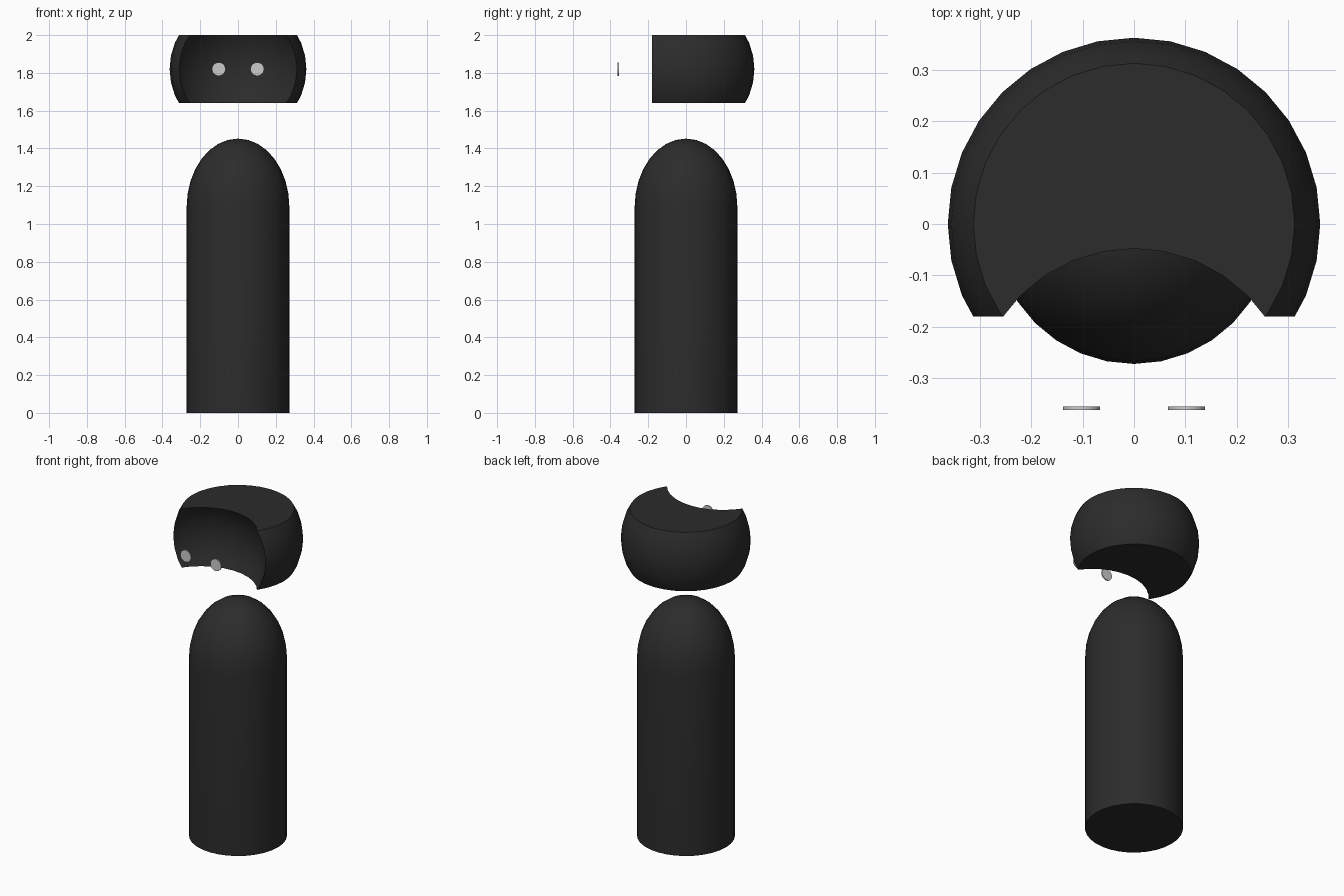
import bpy, bmesh
from math import sin, cos, pi, radians
from mathutils import Matrix, Vector

if "Cube" in bpy.data.objects:
    bpy.data.objects.remove(bpy.data.objects["Cube"])

R, HEAD_Z, HALF_H, CUT_Y = 0.362, 1.82, 0.18, -0.18
BODY_R, SHOULDER_Z = 0.272, 1.09


def material(name, v):
    m = bpy.data.materials.new(name)
    m.diffuse_color = (v, v, v, 1)
    m.use_nodes = True
    m.node_tree.nodes["Principled BSDF"].inputs["Base Color"].default_value = m.diffuse_color
    return m


def finish(bm, name, mat=None, angle=35):
    bmesh.ops.recalc_face_normals(bm, faces=bm.faces[:])
    me = bpy.data.meshes.new(name)
    bm.to_mesh(me)
    bm.free()
    ob = bpy.data.objects.new(name, me)
    bpy.context.collection.objects.link(ob)
    if mat:
        me.materials.append(mat)
    bpy.ops.object.select_all(action='DESELECT')
    ob.select_set(True)
    bpy.context.view_layer.objects.active = ob
    bpy.ops.object.shade_smooth_by_angle(angle=radians(angle))
    return ob


dark = material("dark", 0.025)

# Body: straight column with an elliptical dome, lathed round z
bm = bmesh.new()
prof = [(0, 0), (BODY_R, 0)] + [
    (BODY_R * cos(i * pi / 16), SHOULDER_Z + R * sin(i * pi / 16)) for i in range(8)]
prof.append((0, SHOULDER_Z + R))
vs = [bm.verts.new((x, 0, z)) for x, z in prof]
es = [bm.edges.new(p) for p in zip(vs, vs[1:])]
bmesh.ops.spin(bm, geom=vs + es, cent=(0, 0, 0), axis=(0, 0, 1),
               angle=2 * pi, steps=32, use_duplicate=False)
bmesh.ops.remove_doubles(bm, verts=bm.verts[:], dist=1e-4)
finish(bm, "body", dark)

# Head: sphere sliced flat above and below, front cap folded inward as a hollow
bm = bmesh.new()
bmesh.ops.create_uvsphere(bm, u_segments=32, v_segments=16, radius=R)
for s in (1, -1):
    bmesh.ops.bisect_plane(bm, geom=bm.verts[:] + bm.edges[:] + bm.faces[:],
                           plane_co=(0, 0, s * HALF_H), plane_no=(0, 0, s),
                           clear_outer=True)
bmesh.ops.bisect_plane(bm, geom=bm.verts[:] + bm.edges[:] + bm.faces[:],
                       plane_co=(0, CUT_Y, 0), plane_no=(0, 1, 0))
for v in bm.verts:
    if v.co.y < CUT_Y:
        v.co.y = 2 * CUT_Y - v.co.y
bmesh.ops.holes_fill(bm, edges=[e for e in bm.edges if e.is_boundary], sides=0)
bmesh.ops.translate(bm, verts=bm.verts[:], vec=(0, 0, HEAD_Z))
finish(bm, "head", dark)

# Eyes: two thin discs floating in front of the hollow
for side, sx in (("left", -1), ("right", 1)):
    bm = bmesh.new()
    bmesh.ops.create_cone(bm, cap_ends=True, segments=32, radius1=0.036,
                          radius2=0.036, depth=0.007,
                          matrix=Matrix.Translation(Vector((sx * 0.102, -0.358, HEAD_Z)))
                          @ Matrix.Rotation(pi / 2, 4, 'X'))
    finish(bm, side + "_eye")
